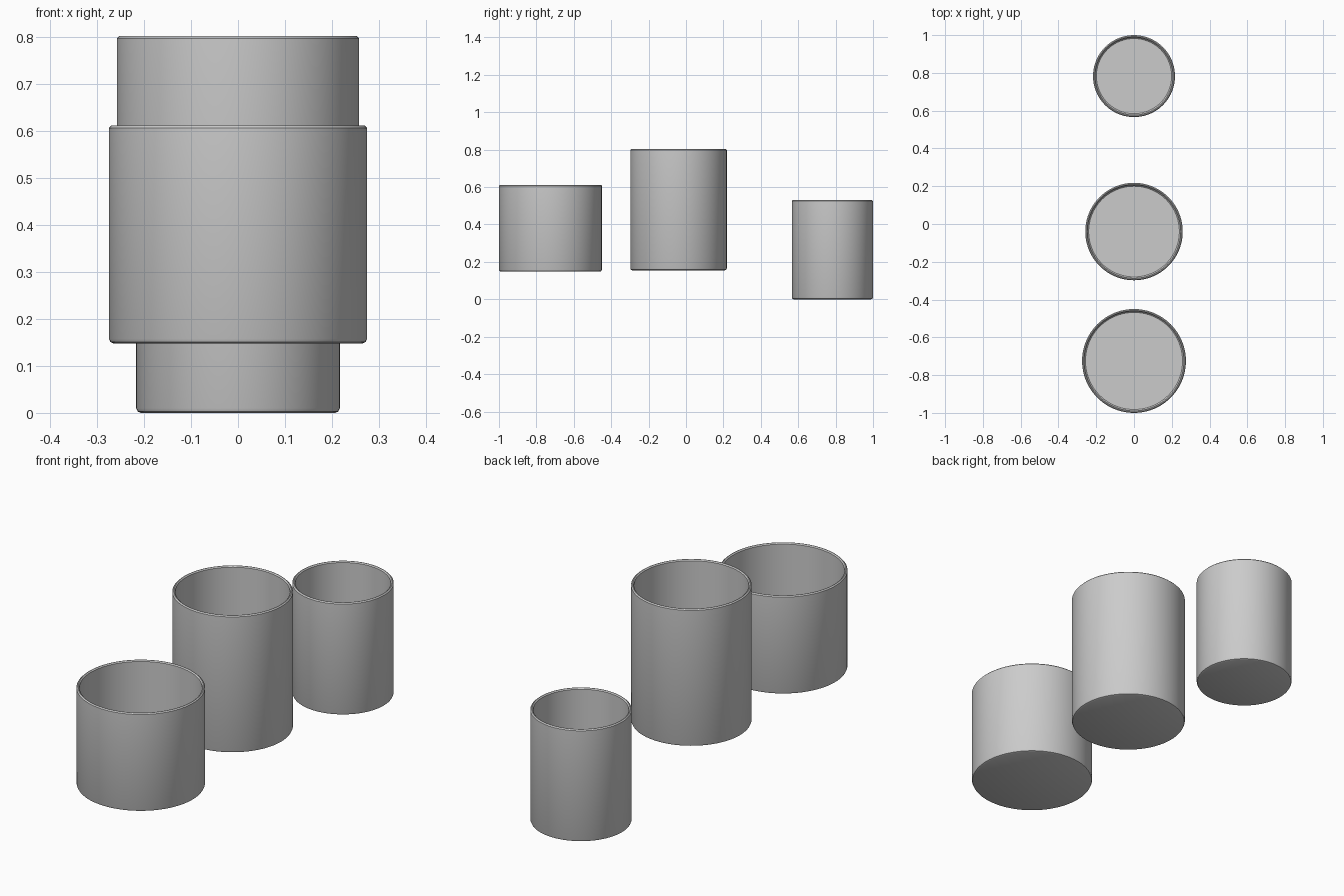
import bpy, bmesh, math
from mathutils import Vector

if "Cube" in bpy.data.objects:
    bpy.data.objects.remove(bpy.data.objects["Cube"])

SIDES = 96
WALL = 0.013
EDGE = 0.005


def cup(name, y, z0, z1, r):
    # open cup: outer foot to rim, then down the inside to the floor
    ri = r - WALL
    profile = [(r - 2 * EDGE, z0), (r - EDGE * 0.6, z0 + EDGE * 0.6), (r, z0 + 2 * EDGE),
               (r, z1 - EDGE), (r - EDGE, z1),
               (ri + EDGE, z1), (ri, z1 - EDGE),
               (ri, z0 + WALL + EDGE), (ri - EDGE, z0 + WALL)]
    bm = bmesh.new()
    rings = []
    for pr, pz in profile:
        rings.append([bm.verts.new((pr * math.cos(2 * math.pi * i / SIDES),
                                    pr * math.sin(2 * math.pi * i / SIDES), pz))
                      for i in range(SIDES)])
    for a, b in zip(rings, rings[1:]):
        for i in range(SIDES):
            j = (i + 1) % SIDES
            bm.faces.new((a[i], a[j], b[j], b[i]))
    # underside and inner floor
    bm.faces.new(rings[0][::-1])
    bm.faces.new(rings[-1])
    bmesh.ops.recalc_face_normals(bm, faces=bm.faces)
    mesh = bpy.data.meshes.new(name)
    bm.to_mesh(mesh)
    bm.free()
    obj = bpy.data.objects.new(name, mesh)
    obj.location = Vector((0, y, 0))
    bpy.context.collection.objects.link(obj)
    bpy.ops.object.select_all(action='DESELECT')
    obj.select_set(True)
    bpy.context.view_layer.objects.active = obj
    bpy.ops.object.shade_smooth_by_angle(angle=math.radians(30))


cup("wide_cup", -0.725, 0.148, 0.612, 0.275)
cup("tall_cup", -0.040, 0.155, 0.803, 0.258)
cup("small_cup", 0.783, 0.0, 0.530, 0.217)
